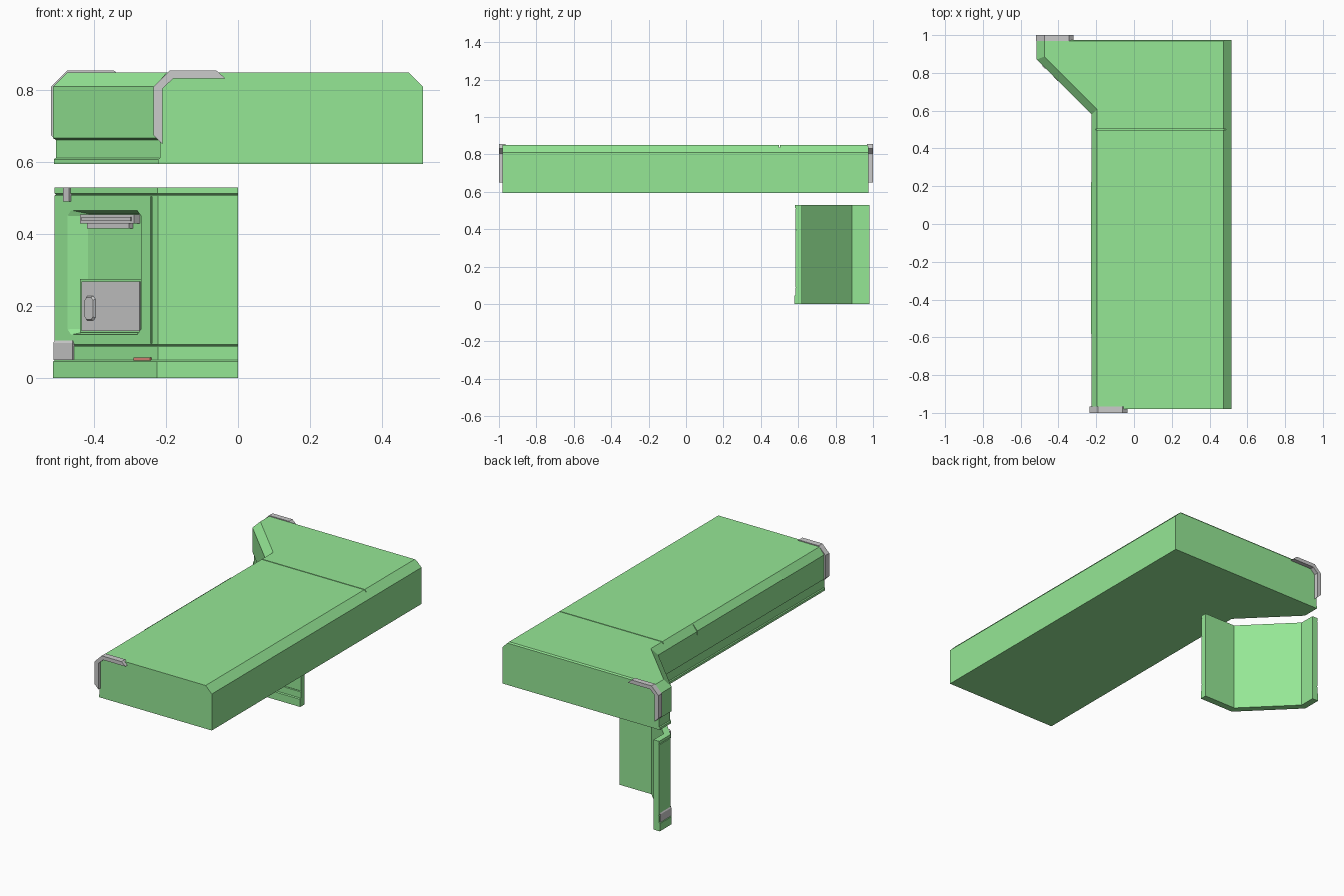
import bpy, bmesh, math
from mathutils import Vector, Matrix

if "Cube" in bpy.data.objects:
    bpy.data.objects.remove(bpy.data.objects["Cube"])

GREEN = bpy.data.materials.new("green")
GREEN.diffuse_color = (0.3, 0.8, 0.3, 1)
GREEN.use_nodes = True
GREEN.node_tree.nodes["Principled BSDF"].inputs["Base Color"].default_value = GREEN.diffuse_color
RED = bpy.data.materials.new("red")
RED.diffuse_color = (0.75, 0.25, 0.2, 1)
RED.use_nodes = True
RED.node_tree.nodes["Principled BSDF"].inputs["Base Color"].default_value = RED.diffuse_color


def loft(name, rings, mat=None, matrix=None):
    """Closed solid through a list of rings with equal point counts."""
    bm = bmesh.new()
    vr = [[bm.verts.new(p) for p in ring] for ring in rings]
    n = len(vr[0])
    for a, b in zip(vr, vr[1:]):
        for i in range(n):
            j = (i + 1) % n
            bm.faces.new((a[i], a[j], b[j], b[i]))
    bm.faces.new(vr[0][::-1])
    bm.faces.new(vr[-1])
    if matrix:
        bm.transform(matrix)
    bmesh.ops.recalc_face_normals(bm, faces=bm.faces)
    me = bpy.data.meshes.new(name)
    bm.to_mesh(me)
    bm.free()
    ob = bpy.data.objects.new(name, me)
    bpy.context.collection.objects.link(ob)
    if mat:
        me.materials.append(mat)
    return ob


def box(name, x, y, z, mat=None, matrix=None):
    ring = lambda h: [(x[0], y[0], h), (x[1], y[0], h), (x[1], y[1], h), (x[0], y[1], h)]
    return loft(name, [ring(z[0]), ring(z[1])], mat, matrix)


def inset(poly, dist):
    """Move each edge of a counter-clockwise outline inward by its own distance."""
    n, lines, out = len(poly), [], []
    for i in range(n):
        p, q = Vector(poly[i]), Vector(poly[(i + 1) % n])
        t = (q - p).normalized()
        lines.append((p + Vector((-t.y, t.x)) * dist[i], t))
    for i in range(n):
        (p, t), (q, u) = lines[i - 1], lines[i]
        k = (q - p).cross(u) / t.cross(u)
        out.append(p + t * k)
    return out


def stack(poly, levels):
    return [[(p.x, p.y, z) for p in inset(poly, d)] for z, d in levels]


def cut(ob, cutter):
    cutter.hide_render = True
    m = ob.modifiers.new("cut", 'BOOLEAN')
    m.operation, m.solver, m.object = 'DIFFERENCE', 'EXACT', cutter
    bpy.context.view_layer.objects.active = ob
    bpy.ops.object.modifier_apply(modifier=m.name)
    bpy.data.objects.remove(cutter)


# Counter top: stepped lower edge, chamfered upper edge
top_plan = [(-.225, -.98), (.515, -.98), (.515, .975),
            (-.515, .975), (-.515, .87), (-.225, .58)]
side = lambda d: [0, 0, 0, d, d, d]
counter = loft("counter_top", stack(top_plan, [
    (.595, side(.003)), (.608, side(.003)), (.612, side(.008)), (.662, side(.008)),
    (.667, side(0)), (.81, side(0)), (.842, [0, .032, 0, .032, .032, .024]),
    (.85, [0, .04, .006, .04, .04, .03])]), GREEN)
cut(counter, box("seam_cutter", (-.21, .49), (.498, .503), (.838, .9)))

# Raised strip along the left chamfer
strip = [(-.228, .79), (-.228, .815), (-.2, .848), (-.2, .8)]
loft("edge_strip", [[(x, y, z) for x, z in strip] for y in (-.58, .22)], GREEN)

# Corner guards, front and back
guard = [(-.235, .675), (-.21, .65), (-.21, .805), (-.18, .833),
         (-.035, .833), (-.06, .855), (-.19, .855), (-.235, .81)]
for name, dx, y0, y1 in (("front", 0, -1, -.965), ("back", -.285, .968, 1)):
    loft(name + "_corner_guard", [[(x + dx, y, z) for x, z in guard] for y in (y0, y1)])

# Folded leg panel with kick plate and horizontal grooves
leg_plan = [(-.515, .98), (-.515, .87), (-.225, .58), (0, .58),
            (0, .62), (-.208, .62), (-.475, .887), (-.475, .98)]
wall = [(0, 0), (.045, 0), (.05, .005), (.087, .005), (.09, .009), (.093, .005),
        (.507, .005), (.51, .009), (.513, .004), (.53, .004)]
leg = loft("leg_panel", stack(leg_plan, [(z, [d] * 3 + [0] * 5) for z, d in wall]), GREEN)
cut(leg, box("groove_cutter", (-.215, .02), (.55, .589), (.393, .398)))

# Local frame of the slanted face: s along it, n into it, z up
r = math.sqrt(.5)
SLANT = Matrix(((r, r, 0, -.515), (-r, r, 0, .87), (0, 0, 1, 0), (0, 0, 0, 1)))
cut(leg, box("upright_groove_cutter", (.379, .384), (-.02, .009), (.095, .505), None, SLANT))


def cham_rect(s0, s1, z0, z1, c, n):
    return [(s, n, z) for s, z in (
        (s0 + c, z0), (s1 - c, z0), (s1, z0 + c), (s1, z1 - c),
        (s1 - c, z1), (s0 + c, z1), (s0, z1 - c), (s0, z0 + c))]


# Recess in the slanted face
cut(leg, loft("recess_cutter", [
    cham_rect(.052, .341, .12, .466, .015, -.02),
    cham_rect(.052, .341, .12, .466, .015, .005),
    cham_rect(.108, .336, .13, .456, .006, .03)], None, SLANT))

# Drawer with surround and handle
box("drawer_surround", (.098, .338), (.008, .035), (.126, .275), GREEN, SLANT)
box("drawer", (.108, .337), (.004, .035), (.13, .268), None, SLANT)
loft("drawer_handle", [cham_rect(.122, .164, .158, .228, .008, .006),
                       cham_rect(.126, .160, .162, .224, .008, -.002)], None, SLANT)

# Lamp at the top of the recess
box("lamp_housing", (.098, .312), (.008, .035), (.43, .454), None, SLANT)
box("lamp_lens", (.12, .285), (.014, .035), (.415, .432), None, SLANT)
box("lamp_rim", (.108, .302), (.004, .012), (.437, .448), None, SLANT)

# Clip, foot guard and marker
box("top_clip", (.042, .066), (-.003, .012), (.49, .53), None, SLANT)
foot = [(-.514, .972), (-.514, .87), (-.46, .816), (-.448, .828), (-.5, .88), (-.5, .972)]
loft("foot_guard", stack(foot, [(.05, [0] * 6), (.097, [0] * 6), (.105, [.005] * 3 + [0] * 3)]))
box("red_marker", (.318, .382), (0, .012), (.048, .056), RED, SLANT)
